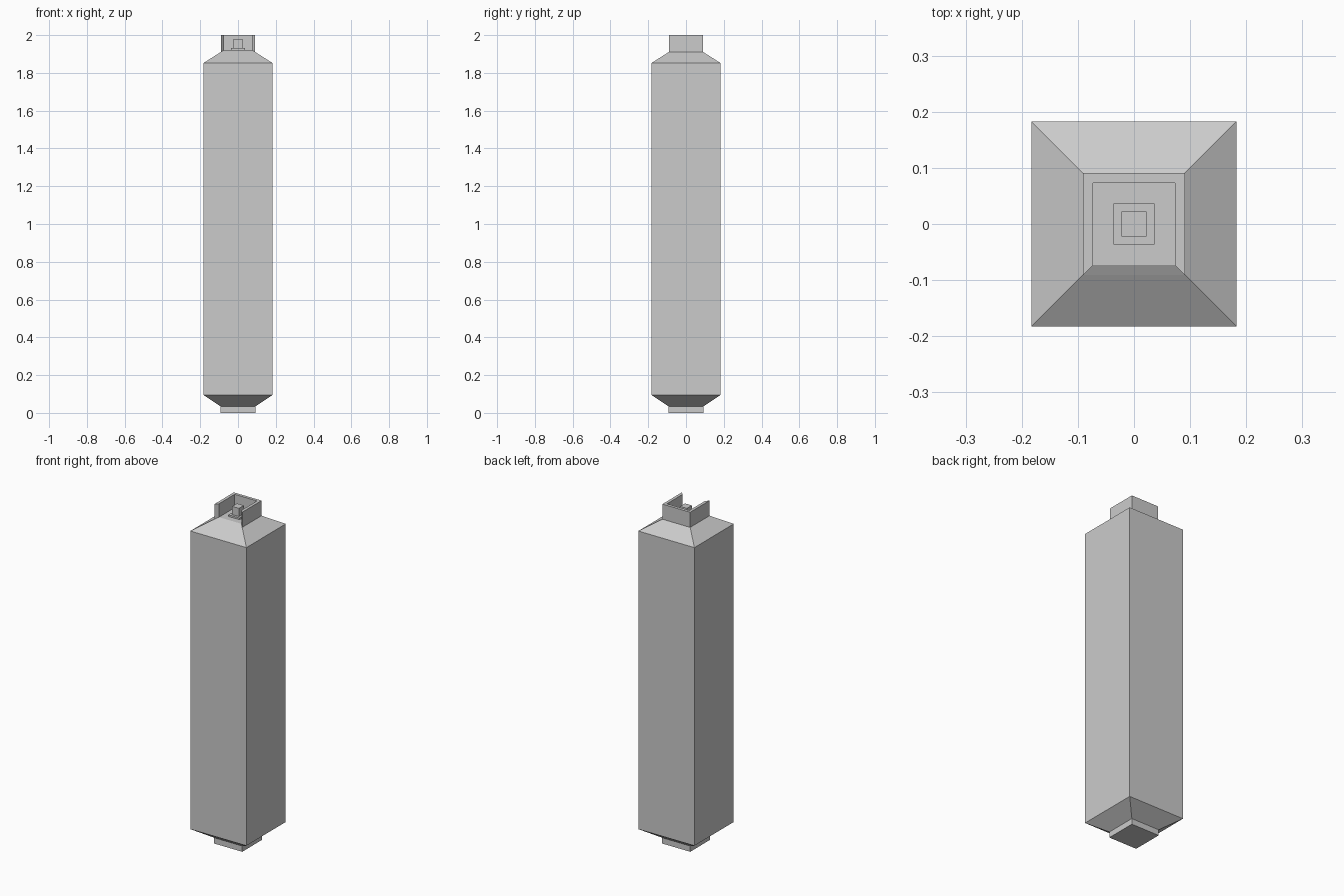
import bpy, bmesh

if "Cube" in bpy.data.objects:
    bpy.data.objects.remove(bpy.data.objects["Cube"])


def square_stack(name, rings):
    """Closed solid through square sections given as (half width, z)."""
    bm = bmesh.new()
    loops = [[bm.verts.new((sx * h, sy * h, z))
              for sx, sy in ((-1, -1), (1, -1), (1, 1), (-1, 1))]
             for h, z in rings]
    bands = [[bm.faces.new((a[i], a[(i + 1) % 4], b[(i + 1) % 4], b[i]))
              for i in range(4)]
             for a, b in zip(loops, loops[1:])]
    bm.faces.new(loops[0][::-1])
    bm.faces.new(loops[-1])
    return name, bm, bands


def finish(name, bm):
    bmesh.ops.recalc_face_normals(bm, faces=bm.faces[:])
    mesh = bpy.data.meshes.new(name)
    bm.to_mesh(mesh)
    bm.free()
    obj = bpy.data.objects.new(name, mesh)
    bpy.context.collection.objects.link(obj)


# Canister body: foot, lower taper, tall shaft, shoulder
name, bm, bands = square_stack("canister_body", [
    (0.092, 0.0), (0.092, 0.034), (0.183, 0.095),
    (0.183, 1.852), (0.0905, 1.911), (0.073, 1.921)])

# Three-sided collar raised from the shoulder rim, open at the front
result = bmesh.ops.extrude_face_region(bm, geom=bands[-1][1:])
for v in result["geom"]:
    if isinstance(v, bmesh.types.BMVert):
        v.co.z = 2.0
# Remove the rim faces left inside the collar, if any remain
leftover = [f for f in bands[-1][1:] if f.is_valid]
if leftover:
    bmesh.ops.delete(bm, geom=leftover, context='FACES_ONLY')
finish(name, bm)

# Nozzle: flat flange with a narrower stem
name, bm, _ = square_stack("nozzle", [
    (0.0365, 1.921), (0.0365, 1.931), (0.0225, 1.931), (0.0225, 1.979)])
finish(name, bm)
